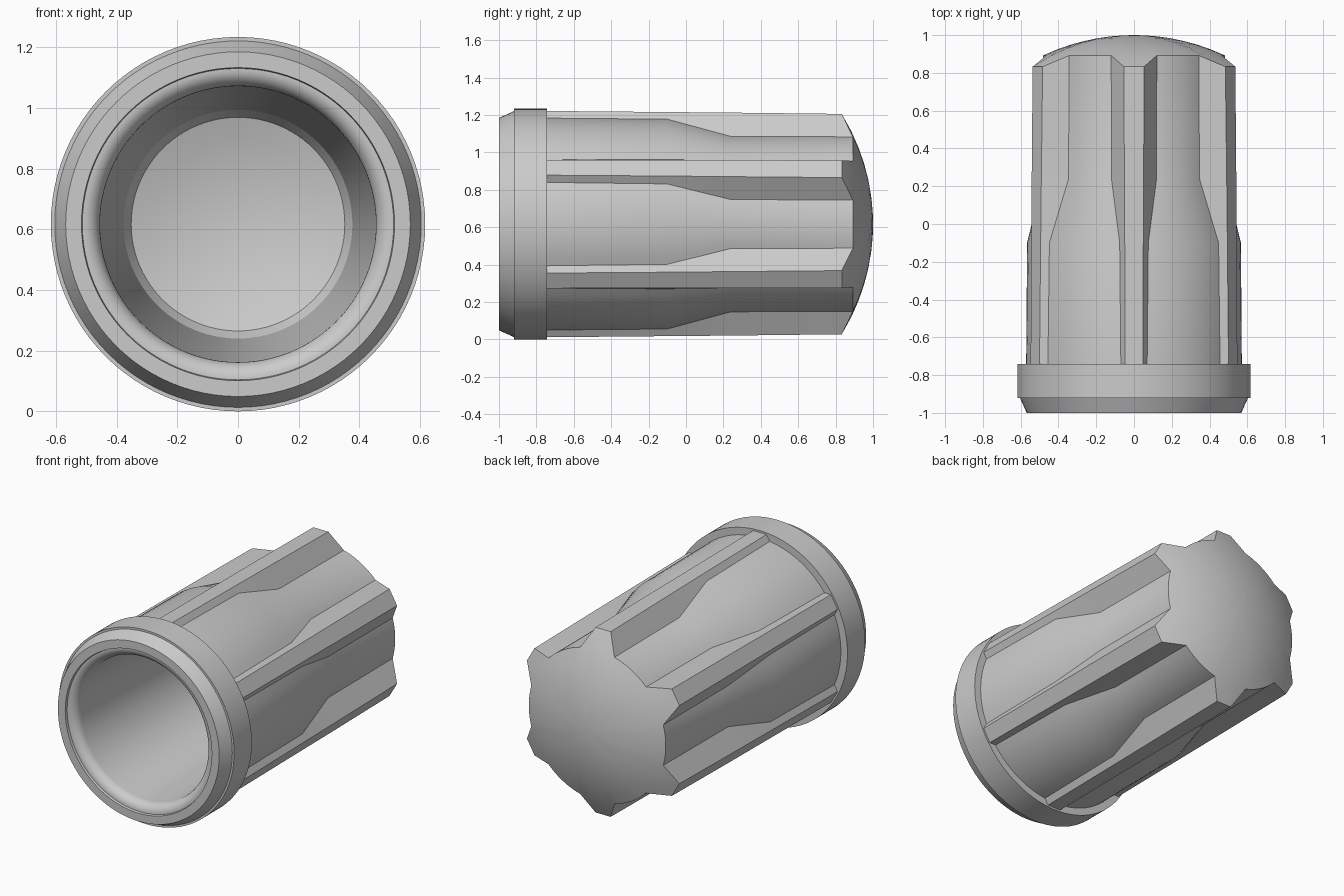
import bpy, bmesh
from math import sin, cos, radians, sqrt, pi
from mathutils import Vector

cube = bpy.data.objects.get("Cube")
if cube:
    bpy.data.objects.remove(cube)

AXIS_Z = 0.617
DOME_R = 1.13
RIBS = 6
ARC = 10

grey = bpy.data.materials.new("plain grey")
grey.use_nodes = True
colour = (0.6, 0.6, 0.6, 1)
grey.diffuse_color = colour
grey.node_tree.nodes["Principled BSDF"].inputs["Base Color"].default_value = colour


def dome_y(r, radius=DOME_R, tip=1.0):
    return tip - radius + sqrt(radius ** 2 - r ** 2)


def bridge(bm, a, b):
    n = len(a)
    for i in range(n):
        j = (i + 1) % n
        bm.faces.new((a[i], a[j], b[j], b[i]))


def cap(bm, ring, y):
    tip = bm.verts.new((0, y, AXIS_Z))
    for i in range(len(ring)):
        bm.faces.new((ring[i], ring[(i + 1) % len(ring)], tip))


def finish(bm, name):
    bmesh.ops.recalc_face_normals(bm, faces=bm.faces)
    mesh = bpy.data.meshes.new(name)
    bm.to_mesh(mesh)
    bm.free()
    mesh.materials.append(grey)
    obj = bpy.data.objects.new(name, mesh)
    bpy.context.collection.objects.link(obj)
    bpy.ops.object.select_all(action='DESELECT')
    obj.select_set(True)
    bpy.context.view_layer.objects.active = obj
    bpy.ops.object.shade_smooth_by_angle(angle=radians(24))
    return obj


def section(rib_r, rib_half, groove_r, groove_half):
    """Outline of the ribbed body: flat rib tops joined by round grooves."""
    pts = []
    for k in range(RIBS):
        a = radians(30 + 60 * k)
        out, side = Vector((cos(a), sin(a))), Vector((-sin(a), cos(a)))
        pts += [out * rib_r - side * rib_half, out * rib_r + side * rib_half]
        for i in range(ARC + 1):
            t = a + radians(30 + groove_half * (2 * i / ARC - 1))
            pts.append(Vector((cos(t), sin(t))) * groove_r)
    return pts


# Ribbed body: loft of sections, ending on a spherical dome
bm = bmesh.new()
stations = [
    (-0.76, (0.605, 0.047, 0.571, 23.0)),
    (-0.10, (0.599, 0.049, 0.566, 22.3)),
    (0.24, (0.596, 0.051, 0.484, 15.7)),
]
rings = [[bm.verts.new((p.x, y, p.y + AXIS_Z)) for p in section(*s)]
         for y, s in stations]
end = section(0.589, 0.053, 0.482, 15.5)
for f in (1, 0.85, 0.7, 0.55, 0.4, 0.25, 0.12):
    rings.append([bm.verts.new((p.x * f, dome_y(p.length * f), p.y * f + AXIS_Z))
                  for p in end])
for a, b in zip(rings, rings[1:]):
    bridge(bm, a, b)
cap(bm, rings[-1], 1.0)
finish(bm, "ribbed_body")

# Collar and hollow bore: one turned profile of (radius, y)
profile = [(0.55, -0.742), (0.617, -0.742), (0.617, -0.92), (0.604, -0.92),
           (0.568, -1.0), (0.516, -1.0), (0.513, -0.985)]
# Rounded lip into the bore
for i in range(9):
    t = i / 8 * pi / 2
    profile.append((0.455 + 0.055 * (1 - sin(t)), -0.985 + 0.06 * (1 - cos(t))))
# Tapered bore and its concave end
profile += [(0.377, 0.76), (0.352, 0.805)]
profile += [(r, dome_y(r, 1.03, 0.867)) for r in (0.28, 0.2, 0.12, 0.05)]

bm = bmesh.new()
SEG = 96
rings = [[bm.verts.new((r * cos(2 * pi * i / SEG), y, AXIS_Z + r * sin(2 * pi * i / SEG)))
          for i in range(SEG)] for r, y in profile]
for a, b in zip(rings, rings[1:]):
    bridge(bm, a, b)
cap(bm, rings[-1], 0.867)
finish(bm, "collar_and_bore")
